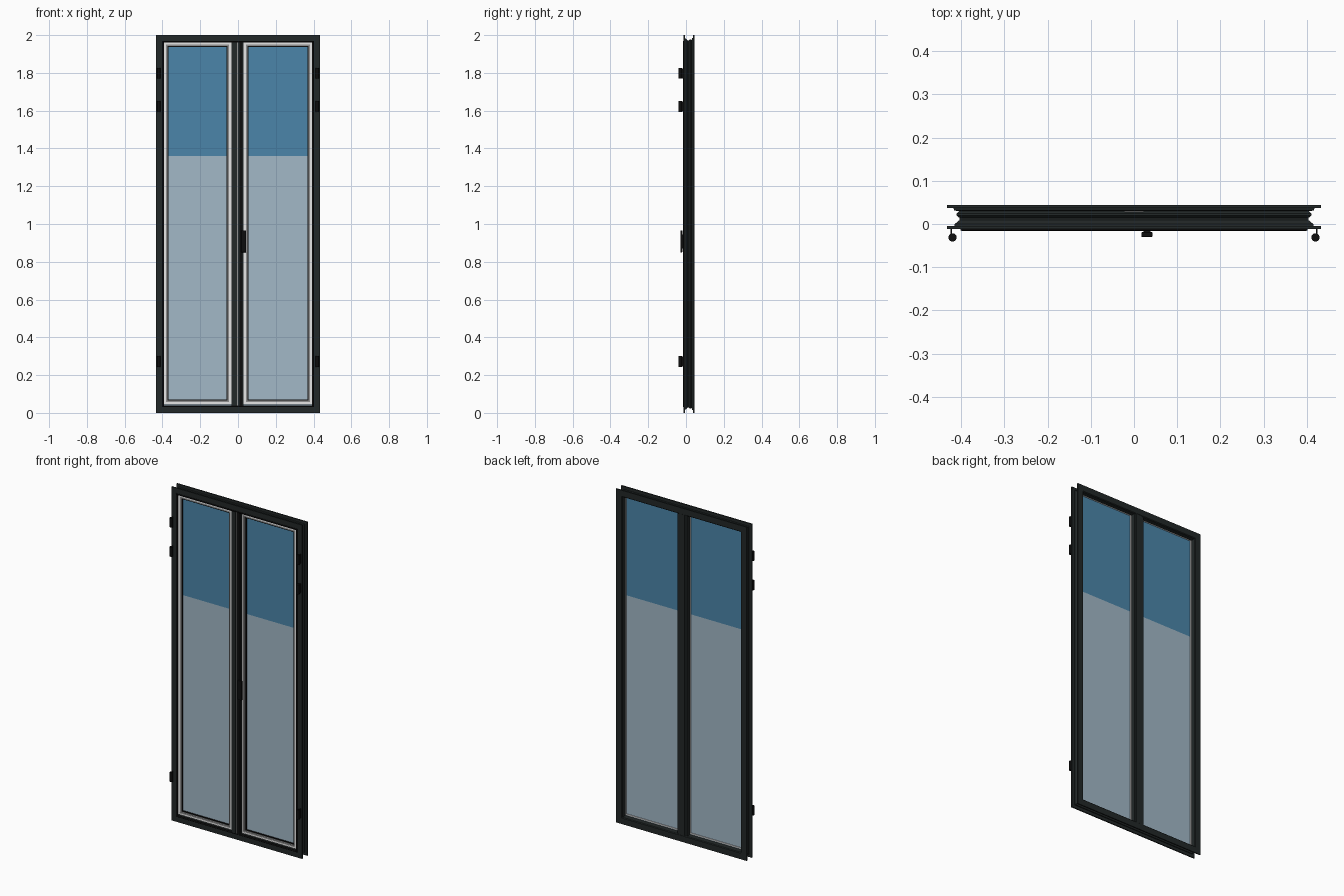
import bpy, bmesh, math
from mathutils import Matrix

old = bpy.data.objects.get("Cube")
if old:
    bpy.data.objects.remove(old, do_unlink=True)


def material(name, rgb, rough=0.6):
    m = bpy.data.materials.new(name)
    m.use_nodes = True
    m.diffuse_color = (*rgb, 1)
    node = m.node_tree.nodes["Principled BSDF"]
    node.inputs["Base Color"].default_value = (*rgb, 1)
    node.inputs["Roughness"].default_value = rough
    return m


DARK = material("dark_frame", (0.016, 0.021, 0.021))
BLACK = material("black_hardware", (0.004, 0.004, 0.004))
WHITE = material("white_bead", (0.9, 0.9, 0.9))
GREY = material("grey_spacer", (0.28, 0.28, 0.28))
CLEAR = material("pale_glass", (0.36, 0.48, 0.57))
BLUE = material("blue_glass", (0.07, 0.235, 0.40))


def finish(name, bm, mat):
    bmesh.ops.recalc_face_normals(bm, faces=bm.faces)
    mesh = bpy.data.meshes.new(name)
    bm.to_mesh(mesh)
    bm.free()
    mesh.materials.append(mat)
    ob = bpy.data.objects.new(name, mesh)
    bpy.context.collection.objects.link(ob)
    return ob


def box(name, x0, x1, y0, y1, z0, z1, mat, bevel=0):
    bm = bmesh.new()
    bmesh.ops.create_cube(bm, size=1)
    for v in bm.verts:
        v.co.x = x1 if v.co.x > 0 else x0
        v.co.y = y1 if v.co.y > 0 else y0
        v.co.z = z1 if v.co.z > 0 else z0
    ob = finish(name, bm, mat)
    if bevel:
        mod = ob.modifiers.new("soft_edges", "BEVEL")
        mod.width, mod.segments = bevel, 2
    return ob


def mitred_frame(name, rect, profile, mat):
    """Sweep a closed (inset, y) profile round a rectangle with mitred corners."""
    x0, x1, z0, z1 = rect
    bm = bmesh.new()
    rings = []
    for d, y in profile:
        corners = [(x0 + d, z0 + d), (x1 - d, z0 + d), (x1 - d, z1 - d), (x0 + d, z1 - d)]
        rings.append([bm.verts.new((x, y, z)) for x, z in corners])
    for a, b in zip(rings, rings[1:] + rings[:1]):
        for i in range(4):
            j = (i + 1) % 4
            bm.faces.new((a[i], a[j], b[j], b[i]))
    return finish(name, bm, mat)


def strip(inset0, inset1, y0, y1):
    return [(inset0, y0), (inset1, y0), (inset1, y1), (inset0, y1)]


W = 0.433
OUTER = (-W, W, 0, 2)

# Outer frame: front and back flanges with a grooved core between them
mitred_frame("outer_frame", OUTER, [
    (0, 0.044), (0, 0.037), (0.015, 0.037), (0.017, 0.031), (0.028, 0.030),
    (0.022, 0.024), (0.022, 0.020), (0.029, 0.014), (0.029, 0.009),
    (0.018, 0.0), (0.018, -0.005), (0, -0.005), (0, -0.012),
    (0.031, -0.012), (0.031, -0.006), (0.040, -0.006), (0.040, 0.040),
    (0.036, 0.044)], DARK)

# Raised black sash edge
mitred_frame("sash_edge", OUTER,
             [(0.031, -0.007), (0.031, -0.014), (0.034, -0.016), (0.040, -0.012), (0.040, -0.007)], BLACK)

# Centre stiles with a narrow seam and a cover strip on each face
box("stile_right", -0.035, -0.001, -0.012, 0.040, 0.035, 1.965, DARK)
box("stile_left", 0.001, 0.030, -0.012, 0.040, 0.035, 1.965, DARK)
box("stile_core", -0.020, 0.020, -0.008, 0.043, 0.030, 1.970, DARK)
box("stile_ridge_right", -0.024, -0.004, -0.016, -0.011, 0.038, 1.962, DARK)
box("stile_ridge_left", 0.008, 0.024, -0.016, -0.011, 0.038, 1.962, BLACK)
box("seam_strip", -0.004, 0.001, -0.0135, -0.011, 0.038, 1.962, GREY)
box("head_plate", -0.022, 0.022, 0.028, 0.030, 1.960, 1.974, GREY)

# Glazing: beads on the front, two-tone pane, thin bead on the back
for side, x0, x1 in (("right", -0.393, -0.035), ("left", 0.030, 0.393)):
    rect = (x0, x1, 0.045, 1.963)
    mitred_frame("front_bead_" + side, rect, strip(0, 0.012, -0.006, 0.006), WHITE)
    mitred_frame("spacer_" + side, rect, strip(0.012, 0.020, -0.003, 0.006), GREY)
    mitred_frame("gasket_" + side, rect, strip(0.020, 0.025, -0.001, 0.006), BLACK)
    mitred_frame("back_bead_" + side, rect, strip(0, 0.006, 0.010, 0.014), WHITE)
    box("lower_glass_" + side, x0, x1, 0.006, 0.010, 0.040, 1.36, CLEAR)
    box("upper_glass_" + side, x0, x1, 0.006, 0.010, 1.36, 1.965, BLUE)

# Hinges: a barrel on a thin leaf
for side, s in (("right", -1), ("left", 1)):
    for i, z in enumerate((0.272, 1.622, 1.797), 1):
        bm = bmesh.new()
        bmesh.ops.create_cone(bm, cap_ends=True, segments=20, radius1=0.0095, radius2=0.0095,
                              depth=0.056, matrix=Matrix.Translation((s * 0.42, -0.031, z)))
        barrel = finish(f"hinge_barrel_{side}_{i}", bm, BLACK)
        for p in barrel.data.polygons:
            p.use_smooth = len(p.vertices) == 4
        x = s * 0.423
        box(f"hinge_leaf_{side}_{i}", x - 0.002, x + 0.002, -0.031, -0.010, z - 0.027, z + 0.027, BLACK)

# Handle on the left sash
box("handle_base", 0.022, 0.038, -0.022, -0.012, 0.87, 0.945, BLACK)
box("handle_grip", 0.017, 0.043, -0.030, -0.019, 0.85, 0.966, BLACK, 0.002)
